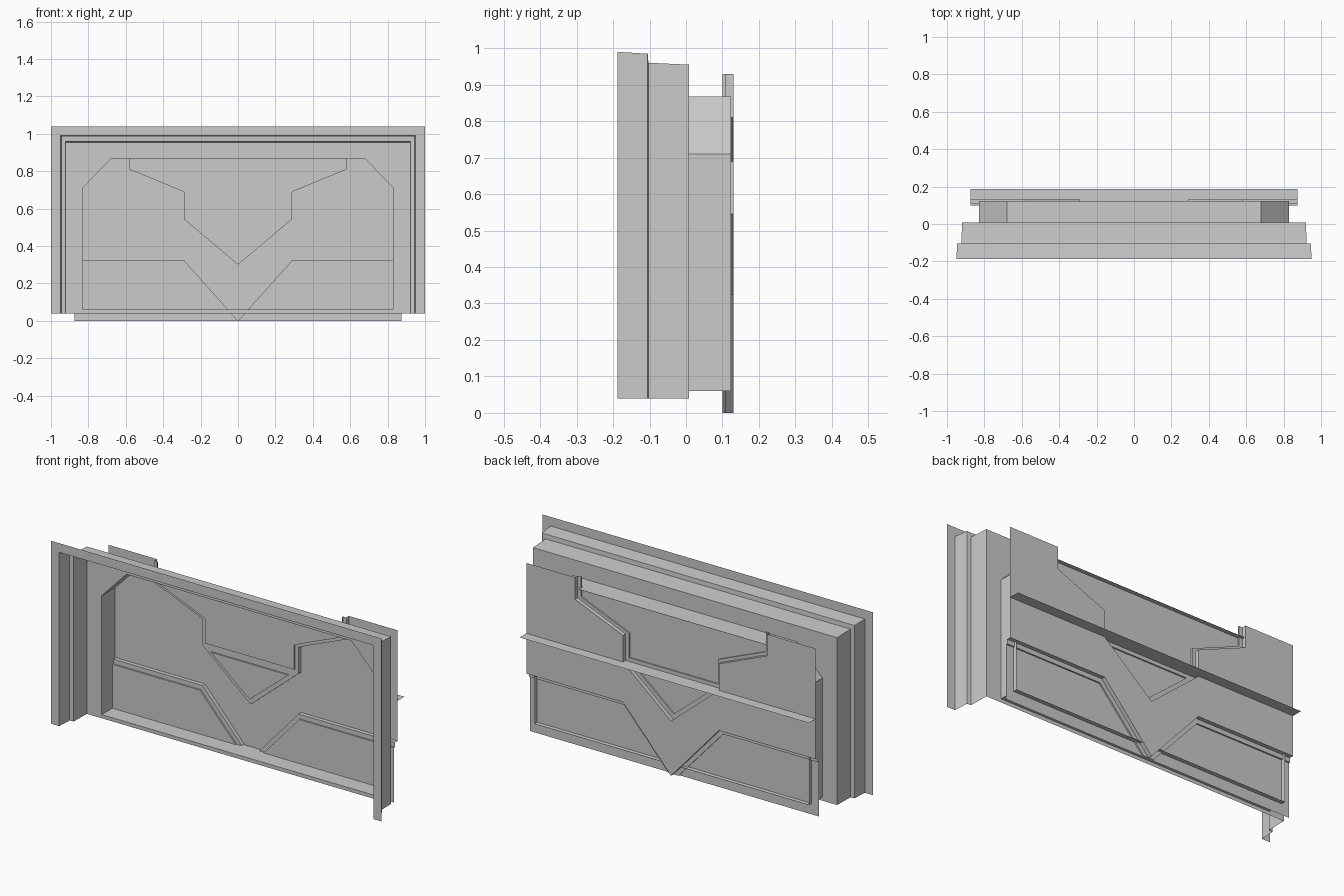
import bpy, bmesh

if "Cube" in bpy.data.objects:
    bpy.data.objects.remove(bpy.data.objects["Cube"])


def finish(name, bm, mirror=False):
    bmesh.ops.recalc_face_normals(bm, faces=bm.faces)
    me = bpy.data.meshes.new(name)
    bm.to_mesh(me)
    bm.free()
    ob = bpy.data.objects.new(name, me)
    bpy.context.collection.objects.link(ob)
    if mirror:
        mod = ob.modifiers.new("mirror", 'MIRROR')
        mod.use_clip = True
        mod.merge_threshold = 0.0005
    return ob


def add_loop(bm, pts, y):
    return [bm.verts.new((x, y, z)) for x, z in pts]


def loft(name, loops, closed=False, mirror=False):
    """Skin a row of (outline, y) loops with quads."""
    bm = bmesh.new()
    rows = [add_loop(bm, p, y) for p, y in loops]
    for a, b in zip(rows, rows[1:]):
        n = len(a)
        for i in range(n if closed else n - 1):
            j = (i + 1) % n
            bm.faces.new((a[i], a[j], b[j], b[i]))
    return finish(name, bm, mirror)


def sheet(name, pts, y):
    """Flat mirrored panel from a half outline."""
    bm = bmesh.new()
    bm.faces.new(add_loop(bm, pts, y))
    return finish(name, bm, True)


def arch(w, h):
    return [(-w, 0.04), (-w, h), (w, h), (w, 0.04)]


# Stepped outer frame, open at the bottom
loft("outer_frame", [(arch(1, 1.04), -0.188), (arch(.95, .99), -0.188),
                     (arch(.945, .985), -0.105), (arch(.922, .96), -0.103),
                     (arch(.92, .955), 0.008)])

# Back plate of the frame, with a chamfered opening
opening = [(-.83, .06), (-.83, .71), (-.68, .867), (.68, .867), (.83, .71), (.83, .06)]
bm = bmesh.new()
for pts in (arch(.92, .955), opening):
    vs = add_loop(bm, pts, 0.008)
    for i, v in enumerate(vs):
        bm.edges.new((v, vs[(i + 1) % len(vs)]))
bmesh.ops.triangle_fill(bm, edges=bm.edges[:], use_beauty=True, use_dissolve=False)
finish("frame_back_plate", bm)

# Tunnel from the frame to the door
loft("door_tunnel", [(opening, 0.008), (opening, 0.124)], closed=True)

# Door: raised main sheet
Y_OUT, Y_MID, Y_IN = 0.13, 0.108, 0.10
sheet("door_main_panel", [(.875, .93), (.58, .93), (.58, .81), (.29, .69), (.29, .545),
                          (0, .30), (0, 0), (.29, .325), (.875, .325)], Y_OUT)


# Stepped lips down to the recessed panels
def lip(name, outer, inner):
    loft(name, [(outer, Y_OUT), (outer, Y_MID), (inner, Y_MID), (inner, Y_IN)], mirror=True)


top_in = [(.56, .93), (.56, .82), (.27, .70), (.27, .565), (0, .565)]
lip("top_panel_lip", [(.58, .93), (.58, .81), (.29, .69), (.29, .545), (0, .545)], top_in)
sheet("top_panel", [(0, .867), (.56, .867)] + top_in[1:], Y_IN)

tri_in = [(0, .525), (.235, .525), (0, .33)]
lip("triangle_lip", [(0, .545), (.29, .545), (0, .30)], tri_in)
sheet("triangle_panel", tri_in, Y_IN)

low_in = [(.875, .30), (.30, .30), (.03, 0)]
lip("lower_panel_lip", [(.875, .325), (.29, .325), (0, 0)], low_in)
sheet("lower_panel", low_in + [(.875, 0)], Y_IN)

# Thin shelf across the back of the door
loft("back_shelf", [([(-.875, .545), (.875, .545)], Y_OUT),
                    ([(-.875, .545), (.875, .545)], 0.188)])
